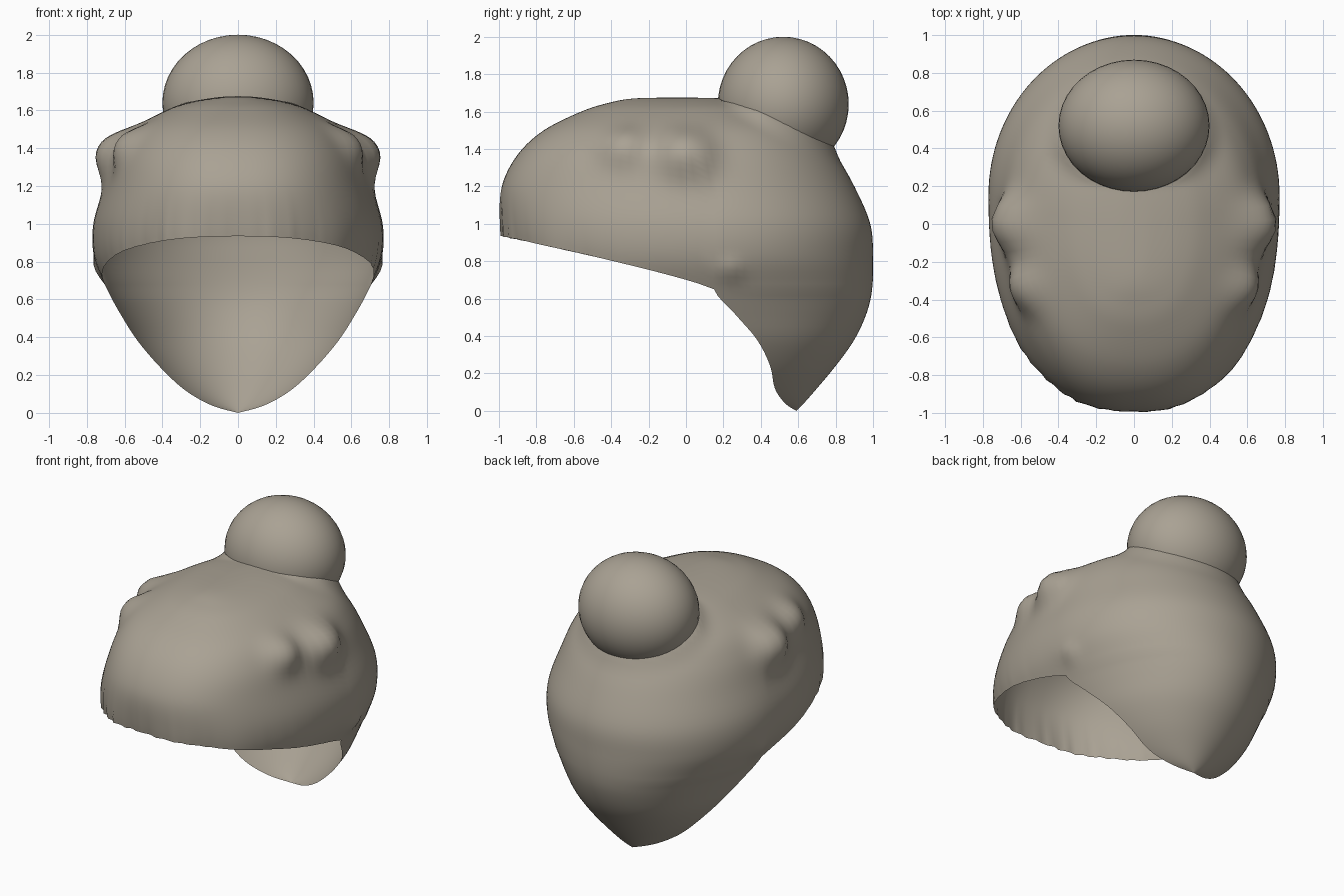
import bpy, bmesh, math
from mathutils import Vector

cube = bpy.data.objects.get("Cube")
if cube:
    bpy.data.objects.remove(cube)

hair = bpy.data.materials.new("warm_grey_hair")
hair.use_nodes = True
colour = (0.40, 0.36, 0.295, 1)
hair.diffuse_color = colour
bsdf = hair.node_tree.nodes["Principled BSDF"]
bsdf.inputs["Base Color"].default_value = colour
bsdf.inputs["Roughness"].default_value = 0.8

# Section levels, crown to nape: height, half width, front y, middle y, back y
LEVELS = [
    (1.675, 0, -.05, -.05, -.05), (1.67, .1, -.28, 0, .2), (1.645, .25, -.42, .03, .4),
    (1.6, .38, -.56, .05, .53), (1.5, .55, -.76, .08, .69), (1.37, .645, -.9, .1, .8),
    (1.2, .705, -.985, .13, .9), (1.0, .765, -.995, .15, .985), (.82, .76, -.97, .15, 1),
    (.65, .69, -.9, .15, .995), (.52, .62, -.8, .26, .965), (.38, .53, -.6, .38, .9),
    (.24, .41, -.5, .45, .8), (.12, .28, -.4, .475, .7), (.04, .14, 0, .53, .63),
    (0, 0, .59, .59, .59)]
RIM, END = 9, len(LEVELS) - 1      # level of the side opening, level of the nape tip
COLS, UPPER, LOWER = 128, 48, 24
BUN_CENTRE, BUN_SIZE = Vector((0, .52, 1.64)), Vector((.4, .35, .36))


def section(s):
    """Smoothly interpolated section at level s."""
    i = min(int(s), END - 1)
    t = s - i
    p = [LEVELS[max(0, min(END, i + k))] for k in (-1, 0, 1, 2)]
    return [b + .5 * t * (c - a + t * (2*a - 5*b + 4*c - d + t * (3 * (b - c) + d - a)))
            for a, b, c, d in zip(*p)]


def shell_point(s, angle):
    z, w, front, mid, back = section(s)
    ca, sa = math.cos(angle), math.sin(angle)
    if sa < 0:
        power = 2 / 2.35
        return Vector((w * math.copysign(abs(ca) ** power, ca),
                       mid - (mid - front) * abs(sa) ** power, z))
    # Below the opening the section is a shortening arc of the back
    cut = .62 * max(0, (s - RIM) / (END - RIM)) ** .8
    start = math.asin(cut)
    turn = start + angle * (math.pi - 2 * start) / math.pi
    return Vector((w * math.cos(turn) / math.cos(start),
                   mid + (back - mid) * (math.sin(turn) - cut) / (1 - cut), z))


def rim_height(y):
    return .65 + .28 * max(0, (.15 - y) / 1.12) ** .85


def lowest_level(angle):
    """Level at which a front column meets the sloping fringe edge."""
    if math.sin(angle) >= -1e-6:
        return RIM
    lo, hi = 5, RIM
    for _ in range(30):
        s = (lo + hi) / 2
        p = shell_point(s, angle)
        lo, hi = (s, hi) if p.z > rim_height(p.y) else (lo, s)
    return lo


# Two knots and a small stray lock on each side: centre, radius, height
KNOTS = [((.64, .0, 1.37), .11, .105), ((.57, -.34, 1.41), .09, .065), ((.73, .24, .75), .05, .025)]


def dress(p, angle, t):
    """Add the side knots, the swell around the bun and the locks along the fringe."""
    q = Vector((abs(p.x), p.y, p.z))
    out = Vector((math.copysign(.95, p.x), 0, .3))
    move = Vector()
    for centre, radius, height in KNOTS:
        d = (q - Vector(centre)).length / radius
        move += out * height * math.exp(-.5 * d ** 2.4)
    r = p - BUN_CENTRE
    gap = Vector((r.x / BUN_SIZE.x, r.y / BUN_SIZE.y, r.z / BUN_SIZE.z)).length - 1
    if p.y > .2 and gap < .3:
        move.z += .05 * (1 - max(0, gap) / .3) ** 2 * min(1, (p.y - .2) / .2)
    if math.sin(angle) < 0:
        lock = math.sin(angle * 19) * math.sin(angle * 31 + 1) + .4 * math.sin(angle * 47)
        fade = -math.sin(angle) * max(0, (t - .8) / .2) ** 1.5
        move -= Vector((math.cos(angle), math.sin(angle), 0)) * .012 * (lock + .6) * fade
    return p + move


def finish(bm, name):
    mesh = bpy.data.meshes.new(name)
    bm.to_mesh(mesh)
    bm.free()
    mesh.materials.append(hair)
    obj = bpy.data.objects.new(name, mesh)
    bpy.context.collection.objects.link(obj)
    for poly in mesh.polygons:
        poly.use_smooth = True


# Open hair shell: full rings above the opening, back arc below it
bm = bmesh.new()
angles = [2 * math.pi * j / COLS for j in range(COLS)]
lows = [lowest_level(a) for a in angles]
rows = []
for i in range(UPPER + 1):
    t = i / UPPER
    rows.append([bm.verts.new(dress(shell_point(low * t, a), a, t)) for a, low in zip(angles, lows)])
for i in range(1, LOWER + 1):
    s = RIM + (END - RIM) * i / LOWER
    rows.append([bm.verts.new(dress(shell_point(s, a), a, 1)) for a in angles[:COLS // 2 + 1]])
for upper, lower in zip(rows, rows[1:]):
    closed = len(lower) == COLS
    for j in range(COLS if closed else COLS // 2):
        k = (j + 1) % COLS
        bm.faces.new((upper[j], lower[j], lower[k], upper[k]))
bmesh.ops.remove_doubles(bm, verts=bm.verts, dist=.0005)
finish(bm, "hair_shell")

# Round bun on the crown
bm = bmesh.new()
bmesh.ops.create_uvsphere(bm, u_segments=40, v_segments=24, radius=1)
bmesh.ops.scale(bm, vec=BUN_SIZE, verts=bm.verts)
bmesh.ops.translate(bm, vec=BUN_CENTRE, verts=bm.verts)
finish(bm, "bun")
